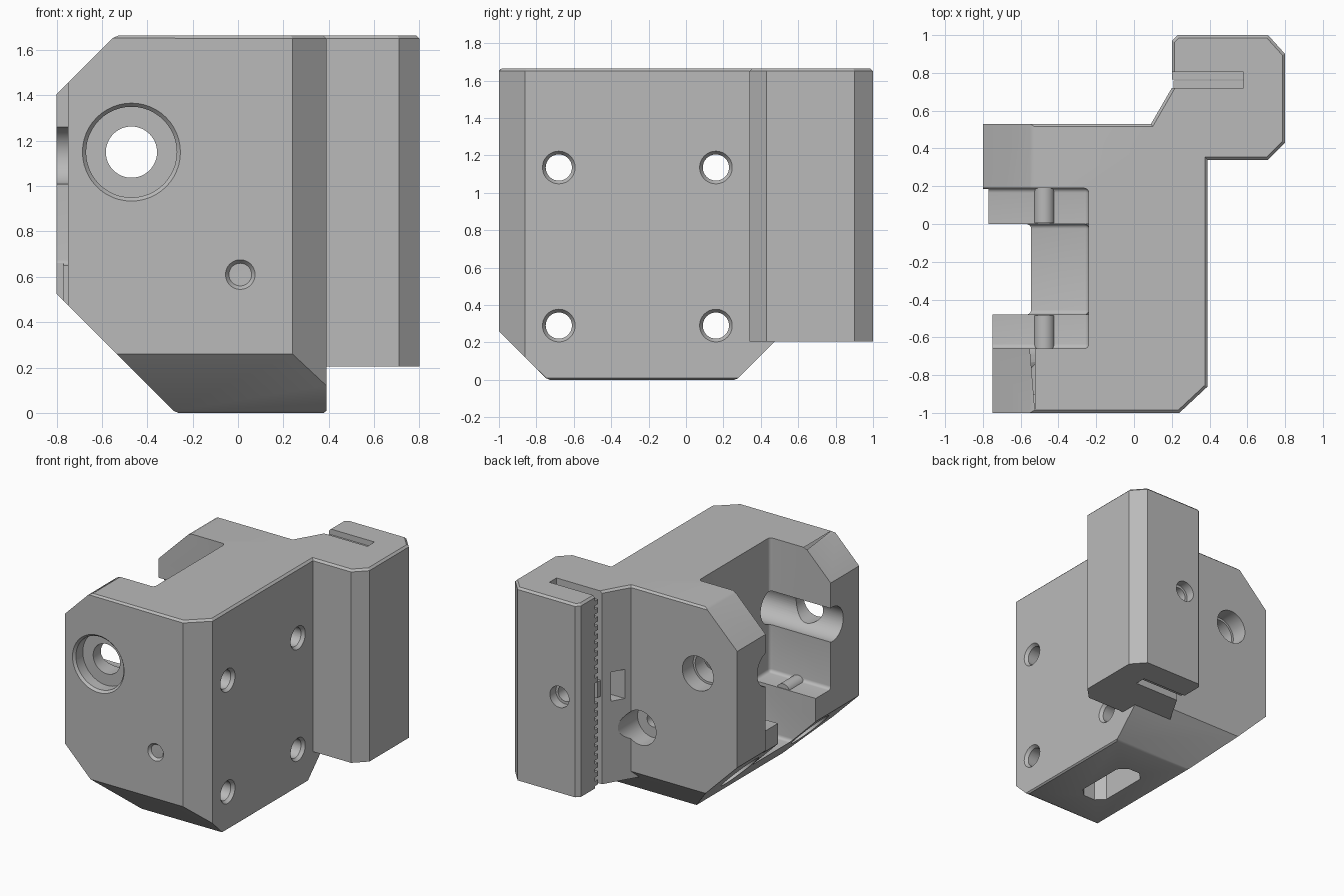
import bpy, bmesh, math
from mathutils import Vector, Matrix

if "Cube" in bpy.data.objects:
    bpy.data.objects.remove(bpy.data.objects["Cube"])

TOP = 1.665
grey = bpy.data.materials.new("light grey plastic")
grey.use_nodes = True
grey.diffuse_color = (0.49, 0.49, 0.49, 1)
grey.node_tree.nodes["Principled BSDF"].inputs["Base Color"].default_value = grey.diffuse_color


def finish(bm, name):
    bmesh.ops.recalc_face_normals(bm, faces=bm.faces)
    mesh = bpy.data.meshes.new(name)
    bm.to_mesh(mesh)
    bm.free()
    obj = bpy.data.objects.new(name, mesh)
    bpy.context.collection.objects.link(obj)
    mesh.materials.append(grey)
    return obj


def prism_mesh(points, z0, z1):
    bm = bmesh.new()
    base = bm.faces.new([bm.verts.new((x, y, z0)) for x, y in points])
    ext = bmesh.ops.extrude_face_region(bm, geom=[base])
    bmesh.ops.translate(bm, vec=(0, 0, z1 - z0),
                        verts=[v for v in ext["geom"] if isinstance(v, bmesh.types.BMVert)])
    bmesh.ops.recalc_face_normals(bm, faces=bm.faces)
    return bm


def bevel_level(bm, z, width):
    edges = [e for e in bm.edges if all(abs(v.co.z - z) < 1e-4 for v in e.verts)]
    bmesh.ops.bevel(bm, geom=edges, offset=width, segments=1, affect="EDGES")


def box(name, x, y, z, round_edges=0):
    bm = prism_mesh([(x[0], y[0]), (x[1], y[0]), (x[1], y[1]), (x[0], y[1])], *z)
    if round_edges:
        bmesh.ops.bevel(bm, geom=bm.edges[:], offset=round_edges, segments=4,
                        profile=0.5, affect="EDGES")
    return finish(bm, name)


def rod(name, axis, start, end, r1, r2=None):
    """Round bar or cone from start to end along the x or y axis."""
    start, end = Vector(start), Vector(end)
    turn = (end - start).to_track_quat("Z", "Y").to_matrix().to_4x4()
    bm = bmesh.new()
    bmesh.ops.create_cone(bm, cap_ends=True, segments=48, radius1=r1,
                          radius2=r1 if r2 is None else r2, depth=(end - start).length,
                          matrix=Matrix.Translation((start + end) / 2) @ turn)
    return finish(bm, name)


def y_rod(x, z, y0, y1, r1, r2=None):
    return rod("cutter", "y", (x, y0, z), (x, y1, z), r1, r2)


def x_rod(y, z, x0, x1, r1, r2=None):
    return rod("cutter", "x", (x0, y, z), (x1, y, z), r1, r2)


def combine(target, tool, operation="DIFFERENCE"):
    mod = target.modifiers.new("combine", "BOOLEAN")
    mod.object, mod.operation, mod.solver = tool, operation, "EXACT"
    bpy.context.view_layer.objects.active = target
    bpy.ops.object.modifier_apply(modifier=mod.name)
    bpy.data.objects.remove(tool)


# Main body: block with sloped lower sides and a cut upper corner
bm = prism_mesh([(-0.8, -1), (0.24, -1), (0.39, -0.86), (0.39, 0.53), (-0.8, 0.53)], 0, TOP)
slopes = [((-0.54, 0, TOP), (-1, 0, 1)), ((-0.275, 0, 0), (-1, 0, -1)),
          ((0, -0.74, 0), (0, -1, -1)), ((0, 0.27, 0), (0, 1, -1))]
for point, normal in slopes:
    cut = bmesh.ops.bisect_plane(bm, geom=bm.verts[:] + bm.edges[:] + bm.faces[:],
                                 plane_co=point, plane_no=normal, clear_outer=True)
    rim = [g for g in cut["geom_cut"] if isinstance(g, bmesh.types.BMEdge)]
    bmesh.ops.contextual_create(bm, geom=rim)
bevel_level(bm, TOP, 0.015)
bevel_level(bm, 0, 0.012)
body = finish(bm, "mount_body")

# Belt clamp block with its diagonal web
bm = prism_mesh([(0, 0.375), (0.09, 0.53), (0.2, 0.72), (0.2, 0.97), (0.23, 1), (0.71, 1),
                 (0.8, 0.9), (0.8, 0.43), (0.71, 0.34), (0.3, 0.34)], 0.205, TOP)
bevel_level(bm, TOP, 0.015)
combine(body, finish(bm, "clamp"), "UNION")

# Wheel pocket between the two flanges, with stepped ledges
combine(body, box("cutter", (-1.2, -0.75), (-1.2, -0.3), (-1, 2)))
combine(body, box("cutter", (-1.2, -0.24), (-0.66, 0.19), (0.65, 2.2), 0.025))
combine(body, box("cutter", (-1.2, -0.24), (-0.48, 0), (0.27, 2.2), 0.025))
combine(body, box("cutter", (-1.2, -0.77), (-0.31, 0.19), (-0.5, 0.66)))

# Pulley cavity inside the body and the belt opening below it
combine(body, y_rod(0.01, 0.61, -0.479, -0.001, 0.27))
bm = prism_mesh([(-0.1, -0.43), (-0.04, -0.49), (0.06, -0.49), (0.12, -0.43),
                 (0.12, -0.05), (0.06, 0.01), (-0.04, 0.01), (-0.1, -0.05)], -0.2, 0.5)
combine(body, finish(bm, "cutter"))

# Axle holes through the front and back
combine(body, y_rod(-0.47, 1.15, -1.2, 0.8, 0.113))
combine(body, y_rod(-0.47, 1.15, -1.2, -0.9, 0.2))
combine(body, y_rod(-0.47, 1.15, -1.001, -0.98, 0.217, 0.198))
combine(body, y_rod(-0.47, 1.15, 0.4, 0.8, 0.13))
combine(body, y_rod(0.01, 0.61, -1.2, 0.8, 0.05))
combine(body, y_rod(0.01, 0.61, -1.001, -0.98, 0.066, 0.05))
combine(body, y_rod(0.01, 0.61, 0.38, 1.1, 0.13))

# Four mounting screw holes with wide driver channels
for y in (-0.68, 0.16):
    for z in (0.29, 1.135):
        combine(body, x_rod(y, z, -1.2, 0.6, 0.07))
        combine(body, x_rod(y, z, -1.2, 0.15, 0.13))
        combine(body, x_rod(y, z, 0.365, 0.391, 0.069, 0.088))

# Belt slot, clamp screw hole and nut pocket
combine(body, box("cutter", (0, 0.58), (0.72, 0.805), (0, 2)))
combine(body, y_rod(0.36, 0.93, 0.5, 1.2, 0.06))
combine(body, y_rod(0.36, 0.93, 0.93, 1.2, 0.08))
combine(body, box("cutter", (0, 0.45), (0.57, 0.66), (0.82, 1.04)))

# Belt teeth on the clamp jaw
bm = bmesh.new()
count, pitch = 22, 0.065
for i in range(count):
    z = 0.24 + i * pitch
    if abs(z - 0.93) > 0.08:
        place = Matrix.Translation((0.39, 0.79, z)) @ Matrix.Diagonal((0.38, 0.05, 0.035, 1))
        bmesh.ops.create_cube(bm, size=1, matrix=place)
teeth = finish(bm, "belt_teeth")
stop = box("belt_stop", (0.21, 0.58), (0.71, 0.76), (0.87, 0.99))

# Rounded ribs on the pocket ledges
ribs = [rod("front_ledge_rib", "y", (-0.475, -0.67, 0.63), (-0.475, -0.485, 0.63), 0.055),
        rod("rear_ledge_rib", "y", (-0.475, 0.005, 0.63), (-0.475, 0.2, 0.63), 0.055)]

bpy.ops.object.select_all(action="DESELECT")
for obj in [body, teeth, stop] + ribs:
    obj.select_set(True)
bpy.context.view_layer.objects.active = body
bpy.ops.object.shade_smooth_by_angle(angle=math.radians(28))
